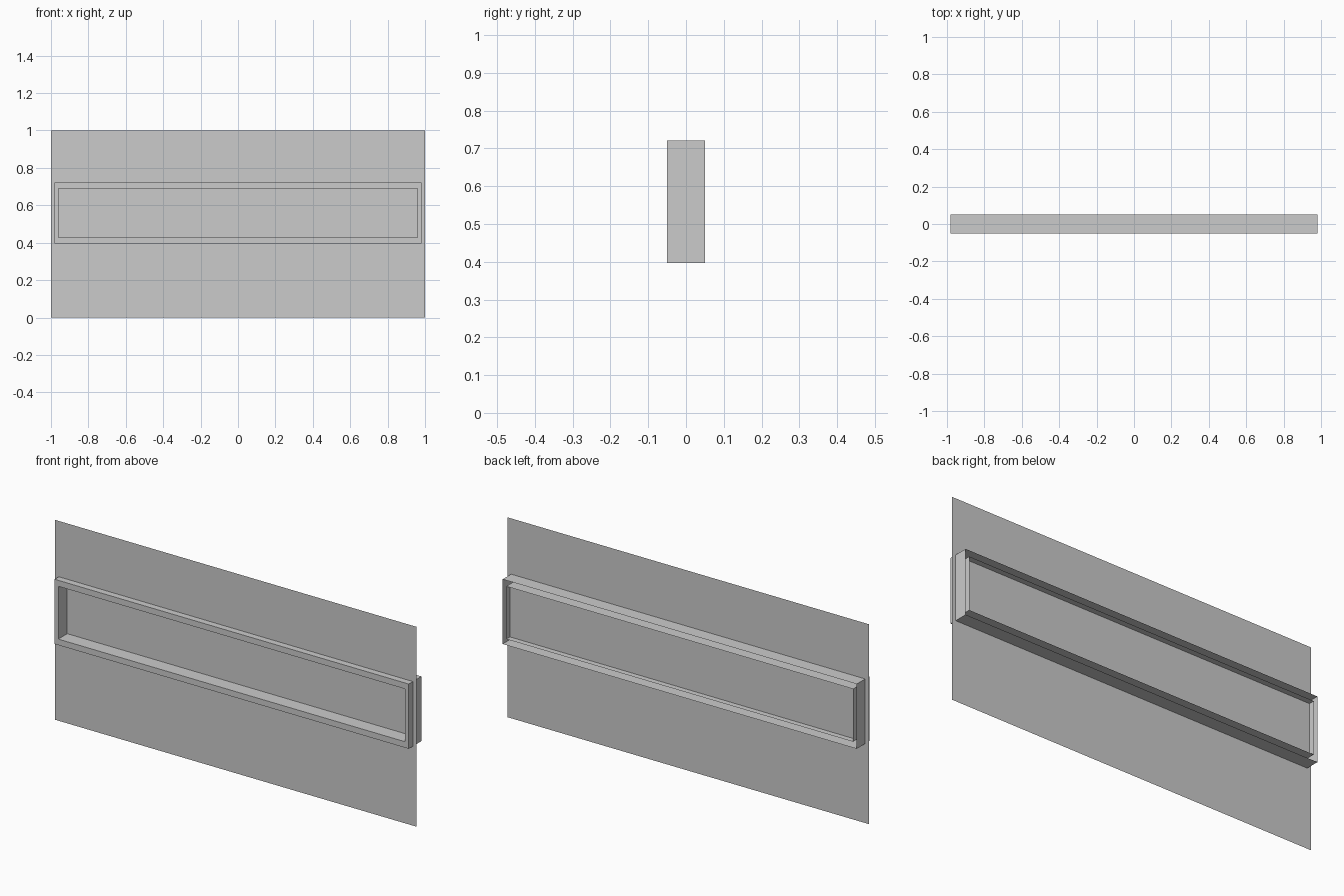
import bpy, bmesh

if "Cube" in bpy.data.objects:
    bpy.data.objects.remove(bpy.data.objects["Cube"])

# Rectangles as (half width, bottom z, top z)
WALL = (1.0, 0.0, 1.0)
OUTER = (0.98, 0.397, 0.721)
INNER = (0.96, 0.427, 0.691)
FRONT, BACK = -0.05, 0.05
WALL_Y, PANE_Y = -0.017, 0.021


def loop(bm, rect, y):
    """Four corner vertices of an upright rectangle at depth y."""
    w, lo, hi = rect
    return [bm.verts.new((x, y, z)) for x, z in ((-w, lo), (w, lo), (w, hi), (-w, hi))]


def bridge(bm, a, b):
    """Quads joining two rectangular loops."""
    for i in range(4):
        j = (i + 1) % 4
        bm.faces.new((a[i], a[j], b[j], b[i]))


def finish(bm, name):
    mesh = bpy.data.meshes.new(name)
    bm.to_mesh(mesh)
    bm.free()
    obj = bpy.data.objects.new(name, mesh)
    bpy.context.collection.objects.link(obj)
    return obj


# Thin wall sheet with the window opening
bm = bmesh.new()
bridge(bm, loop(bm, WALL, WALL_Y), loop(bm, OUTER, WALL_Y))
finish(bm, "wall")

# Frame: outer sleeve, front rim and inner sleeve, open at the back
bm = bmesh.new()
loops = [loop(bm, r, y) for r, y in
         ((OUTER, BACK), (OUTER, FRONT), (INNER, FRONT), (INNER, BACK))]
for a, b in zip(loops, loops[1:]):
    bridge(bm, a, b)
finish(bm, "window_frame")

# Flat pane recessed in the frame
bm = bmesh.new()
bm.faces.new(loop(bm, INNER, PANE_Y))
finish(bm, "window_pane")
